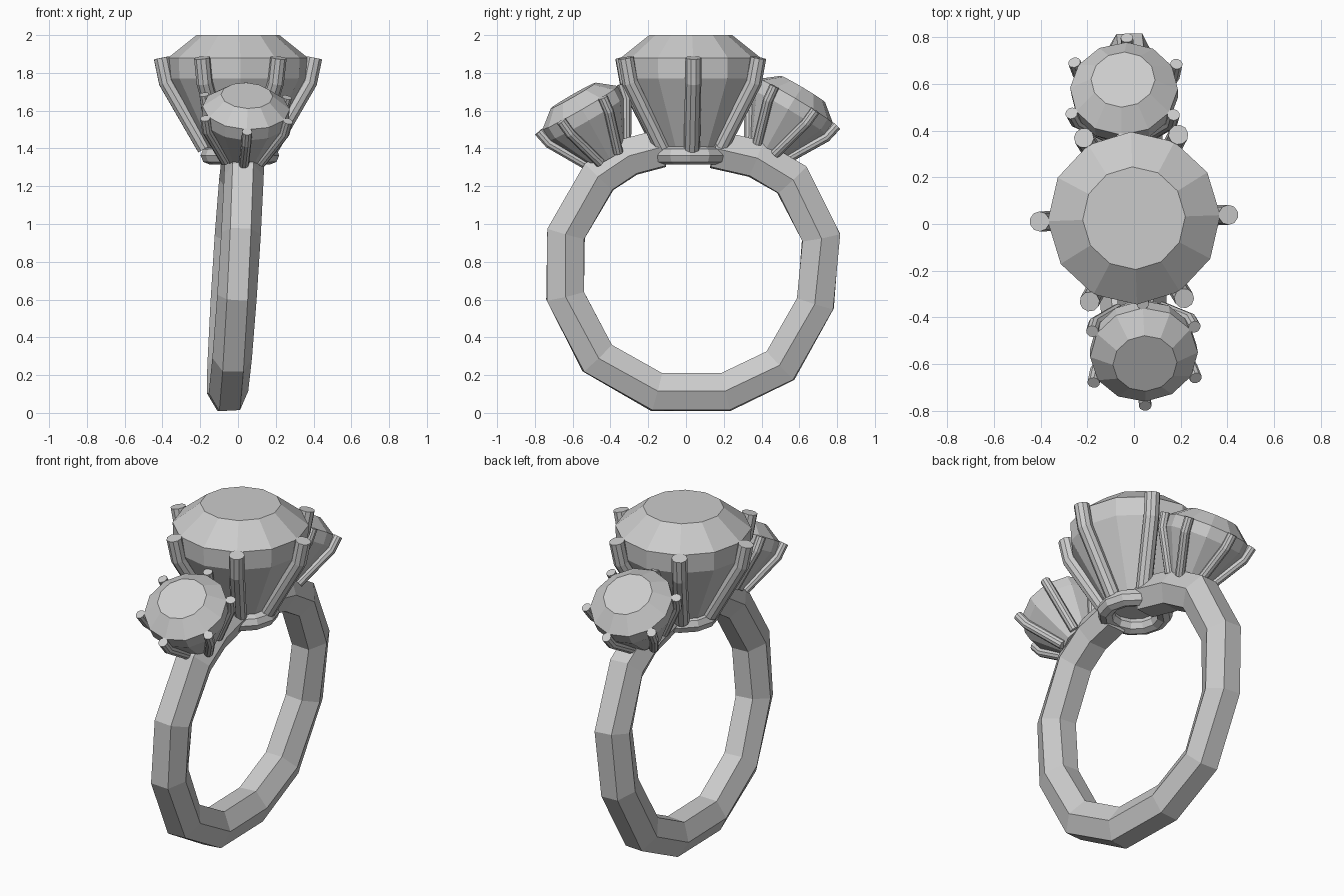
import bpy, bmesh
from math import sin, cos, pi, radians
from mathutils import Vector, Matrix

if "Cube" in bpy.data.objects:
    bpy.data.objects.remove(bpy.data.objects["Cube"])


def finish(name, bm, matrix=Matrix()):
    bmesh.ops.recalc_face_normals(bm, faces=bm.faces)
    me = bpy.data.meshes.new(name)
    bm.to_mesh(me)
    bm.free()
    ob = bpy.data.objects.new(name, me)
    ob.matrix_world = matrix
    bpy.context.collection.objects.link(ob)
    return ob


def skin(bm, loops, caps=True):
    """Bridge consecutive loops of points with quads, optionally capping the ends."""
    rings = [[bm.verts.new(p) for p in loop] for loop in loops]
    n = len(rings[0])
    pairs = list(zip(rings, rings[1:]))
    if not caps:
        pairs.append((rings[-1], rings[0]))
    for a, b in pairs:
        for i in range(n):
            j = (i + 1) % n
            bm.faces.new((a[i], a[j], b[j], b[i]))
    if caps:
        bm.faces.new(rings[0])
        bm.faces.new(rings[-1])


def sweep(bm, path, section, side):
    """Mitred sweep of a 2D section; 'side' is the section's first axis."""
    path = [Vector(p) for p in path]
    loops = []
    for i, p in enumerate(path):
        d0 = (p - path[max(i - 1, 0)]).normalized()
        d1 = (path[min(i + 1, len(path) - 1)] - p).normalized()
        t = (d0 + d1).normalized()
        s = (side - t * side.dot(t)).normalized()
        up = t.cross(s)
        miter = 1 / max(0.7, t.dot(d0 if d0.length else d1))
        loops.append([p + s * a + up * (b * miter) for a, b in section])
    skin(bm, loops)


def circle(r, n, z=0.0):
    return [(r * cos(2 * pi * i / n), r * sin(2 * pi * i / n), z) for i in range(n)]


def setting(name, matrix):
    """Faceted stone held by six bent prongs; origin at the girdle's top edge."""
    bm = bmesh.new()
    skin(bm, [circle(r, 12, z) for r, z in
              ((0.22, 0.12), (0.37, 0), (0.365, -0.11), (0.16, -0.49))])
    finish(name + "_stone", bm, matrix)
    bm = bmesh.new()
    disc = [p[:2] for p in circle(0.043, 10)]
    for k in range(6):
        a = k * pi / 3
        out = Vector((cos(a), sin(a), 0))
        path = [out * r + Vector((0, 0, z)) for r, z in
                ((0.405, 0), (0.378, -0.13), (0.175, -0.48))]
        sweep(bm, path, disc, Vector((-sin(a), cos(a), 0)))
    finish(name + "_prongs", bm, matrix)


def place(loc, lean, yaw, spin, scale):
    return (Matrix.Translation(loc) @ Matrix.Rotation(radians(yaw), 4, 'Z')
            @ Matrix.Rotation(radians(lean), 4, 'X')
            @ Matrix.Rotation(radians(spin), 4, 'Z') @ Matrix.Scale(scale, 4))


# Centre stone and the two outward-leaning side stones
setting("centre", place((0, 0.025, 1.88), 0, 0, 2, 1))
setting("front_side", place((0.043, -0.56, 1.615), 30, 6, 26, 0.625))
setting("back_side", place((-0.043, 0.58, 1.65), -31, 6, 22, 0.625))

# Collet ring under the centre stone
bm = bmesh.new()
collet = [(0.16 + 0.048 * cos(k * pi / 4), 0.048 * sin(k * pi / 4)) for k in range(8)]
skin(bm, [[(r * cos(a), r * sin(a), z) for r, z in collet]
          for a in (i * pi / 6 for i in range(12))], caps=False)
finish("collet", bm, Matrix.Translation((0.01, 0.02, 1.363)))

# Open band: hexagonal section along a coarse twelve-sided loop, slightly tilted
band_path = [(-0.13, 1.40), (-0.30, 1.355), (-0.46, 1.25), (-0.635, 0.95),
             (-0.64, 0.62), (-0.47, 0.29), (-0.155, 0.11), (0.21, 0.11),
             (0.50, 0.25), (0.685, 0.58), (0.715, 0.93), (0.56, 1.235),
             (0.37, 1.345), (0.15, 1.395)]
hexagon = [(0.105, 0), (0.055, 0.098), (-0.055, 0.098),
           (-0.105, 0), (-0.055, -0.098), (0.055, -0.098)]
bm = bmesh.new()
sweep(bm, [(-0.055 + 0.065 * (z - 0.1) - 0.025 * y, y, z) for y, z in band_path],
      hexagon, Vector((1, 0, 0.065)))
finish("band", bm)
